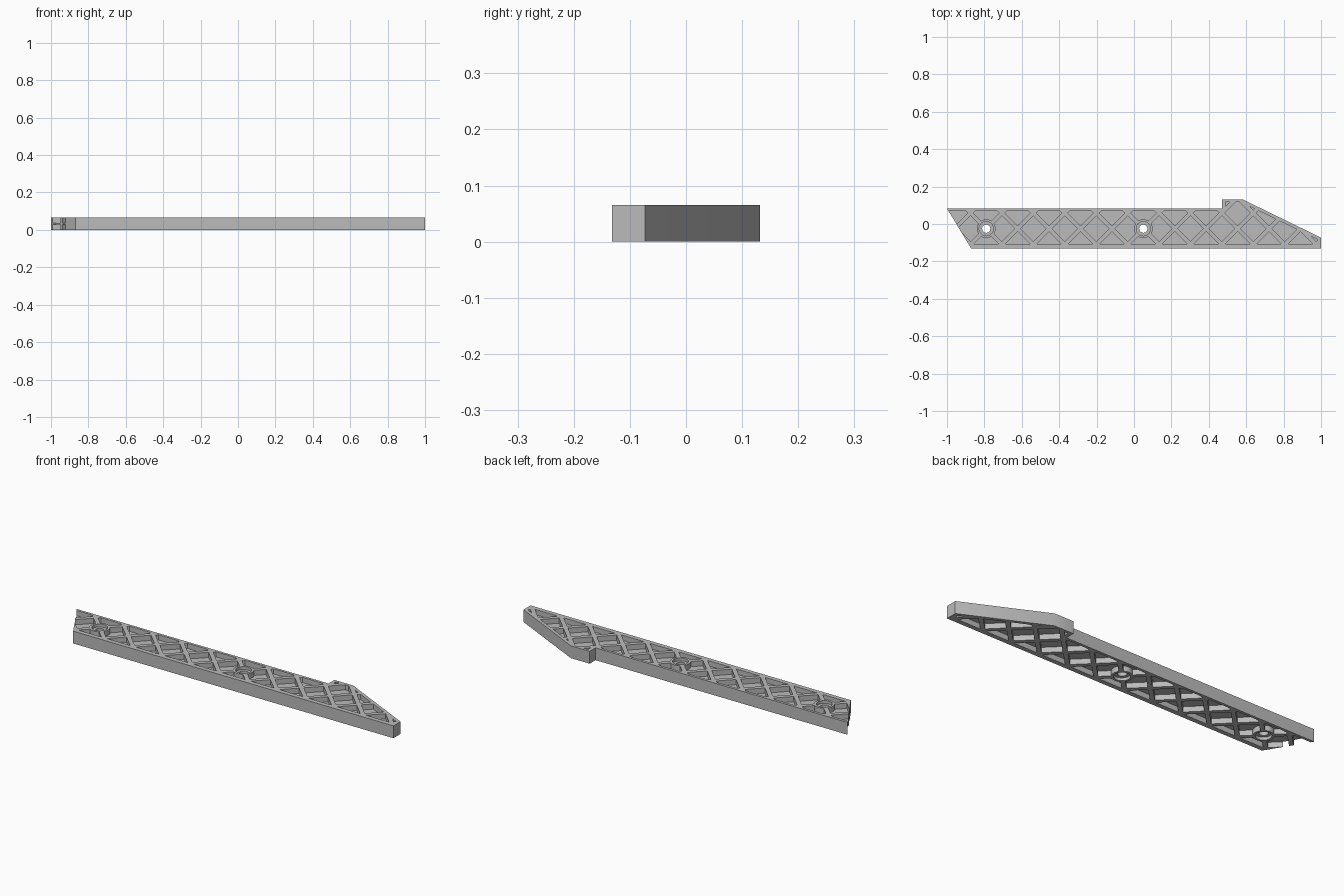
import bpy, bmesh
from mathutils import Vector

if "Cube" in bpy.data.objects:
    bpy.data.objects.remove(bpy.data.objects["Cube"])

HEIGHT, WEB = 0.065, 0.010
MID_Y, PITCH, RIB = -0.025, 0.168, 0.022
BOSSES = [(-0.79, MID_Y), (0.05, MID_Y)]

grey = bpy.data.materials.new("plain grey")
grey.use_nodes = True
colour = (0.5, 0.5, 0.5, 1)
grey.diffuse_color = colour
grey.node_tree.nodes["Principled BSDF"].inputs["Base Color"].default_value = colour

# Outline, counter-clockwise, with the wall thickness of the edge after each corner
outline = [(-0.87, -0.132), (1, -0.132), (1, -0.073), (0.58, 0.132),
           (0.47, 0.132), (0.47, 0.083), (-1, 0.083)]
walls = [0.024, 0.02, 0.017, 0.014, 0.02, 0.014, 0]
pts = [Vector(p) for p in outline]
n = len(pts)


def inset_corner(i):
    """Corner where the two neighbouring inner wall lines meet."""
    d0 = (pts[i] - pts[i - 1]).normalized()
    d1 = (pts[(i + 1) % n] - pts[i]).normalized()
    a = pts[i] + Vector((-d0.y, d0.x)) * walls[i - 1]
    b = pts[i] + Vector((-d1.y, d1.x)) * walls[i]
    return a + d0 * ((b - a).cross(d1) / d0.cross(d1))


# Flat plan: wall strips around one inner face
bm = bmesh.new()
floor_layer = bm.faces.layers.int.new("floor")
outer = [bm.verts.new((p.x, p.y, WEB / 2)) for p in pts]
inner = [bm.verts.new((*inset_corner(i), WEB / 2)) for i in range(n)]
for i in range(n):
    j = (i + 1) % n
    if walls[i]:
        bm.faces.new((outer[i], outer[j], inner[j], inner[i]))
bm.faces.new(inner)[floor_layer] = 1

# Slice the inner face along both sides of every diagonal rib
ribs = []
for k in range(-7, 8):
    for s in (1, -1):
        ribs.append((Vector((BOSSES[1][0] + k * PITCH, MID_Y, 0)),
                     Vector((1, s, 0)).normalized()))
for centre, normal in ribs:
    for side in (-RIB / 2, RIB / 2):
        faces = [f for f in bm.faces if f[floor_layer]]
        edges = {e for f in faces for e in f.edges}
        verts = {v for f in faces for v in f.verts}
        bmesh.ops.bisect_plane(bm, geom=faces + list(edges) + list(verts), dist=1e-5,
                               plane_co=centre + normal * side, plane_no=normal)


def is_raised(face):
    c = face.calc_center_median()
    return not face[floor_layer] or any(
        abs((c - p).dot(d)) < RIB / 2 for p, d in ribs)


# Raise walls and ribs, then close the rim down to the middle plane
raised = [f for f in bm.faces if is_raised(f)]
for v in bmesh.ops.extrude_face_region(bm, geom=raised)["geom"]:
    if isinstance(v, bmesh.types.BMVert):
        v.co.z = HEIGHT / 2
bmesh.ops.delete(bm, geom=[f for f in raised if f.is_valid], context="FACES_ONLY")
rim = [e for e in bm.edges if e.is_boundary]
for v in bmesh.ops.extrude_edge_only(bm, edges=rim)["geom"]:
    if isinstance(v, bmesh.types.BMVert):
        v.co.z = 0

# The underside repeats the top
half = bm.verts[:] + bm.edges[:] + bm.faces[:]
for v in bmesh.ops.duplicate(bm, geom=half)["geom"]:
    if isinstance(v, bmesh.types.BMVert):
        v.co.z *= -1
bmesh.ops.remove_doubles(bm, verts=bm.verts[:], dist=1e-5)
bmesh.ops.recalc_face_normals(bm, faces=bm.faces[:])
bmesh.ops.translate(bm, verts=bm.verts[:], vec=(0, 0, HEIGHT / 2))
mesh = bpy.data.meshes.new("lattice_plate")
bm.to_mesh(mesh)
bm.free()
mesh.materials.append(grey)
plate = bpy.data.objects.new("lattice_plate", mesh)
bpy.context.collection.objects.link(plate)


def cylinder(name, centre, radius, z0, z1):
    bpy.ops.mesh.primitive_cylinder_add(vertices=40, radius=radius, depth=z1 - z0,
                                        location=(*centre, (z0 + z1) / 2))
    ob = bpy.context.object
    ob.name = name
    ob.data.materials.append(grey)
    return ob


def combine(tool, operation):
    mod = plate.modifiers.new(tool.name, "BOOLEAN")
    mod.object, mod.operation, mod.solver = tool, operation, "EXACT"
    bpy.context.view_layer.objects.active = plate
    bpy.ops.object.modifier_apply(modifier=mod.name)
    bpy.data.objects.remove(tool)


# Screw bosses: round post, counterbore on both faces, through hole
for c in BOSSES:
    combine(cylinder("boss", c, 0.050, 0, HEIGHT), "UNION")
    combine(cylinder("top_recess", c, 0.038, HEIGHT - 0.015, HEIGHT + 0.02), "DIFFERENCE")
    combine(cylinder("bottom_recess", c, 0.038, -0.02, 0.015), "DIFFERENCE")
    combine(cylinder("hole", c, 0.022, -0.05, HEIGHT + 0.05), "DIFFERENCE")

bpy.context.view_layer.objects.active = plate
plate.select_set(True)
bpy.ops.object.shade_smooth_by_angle()
